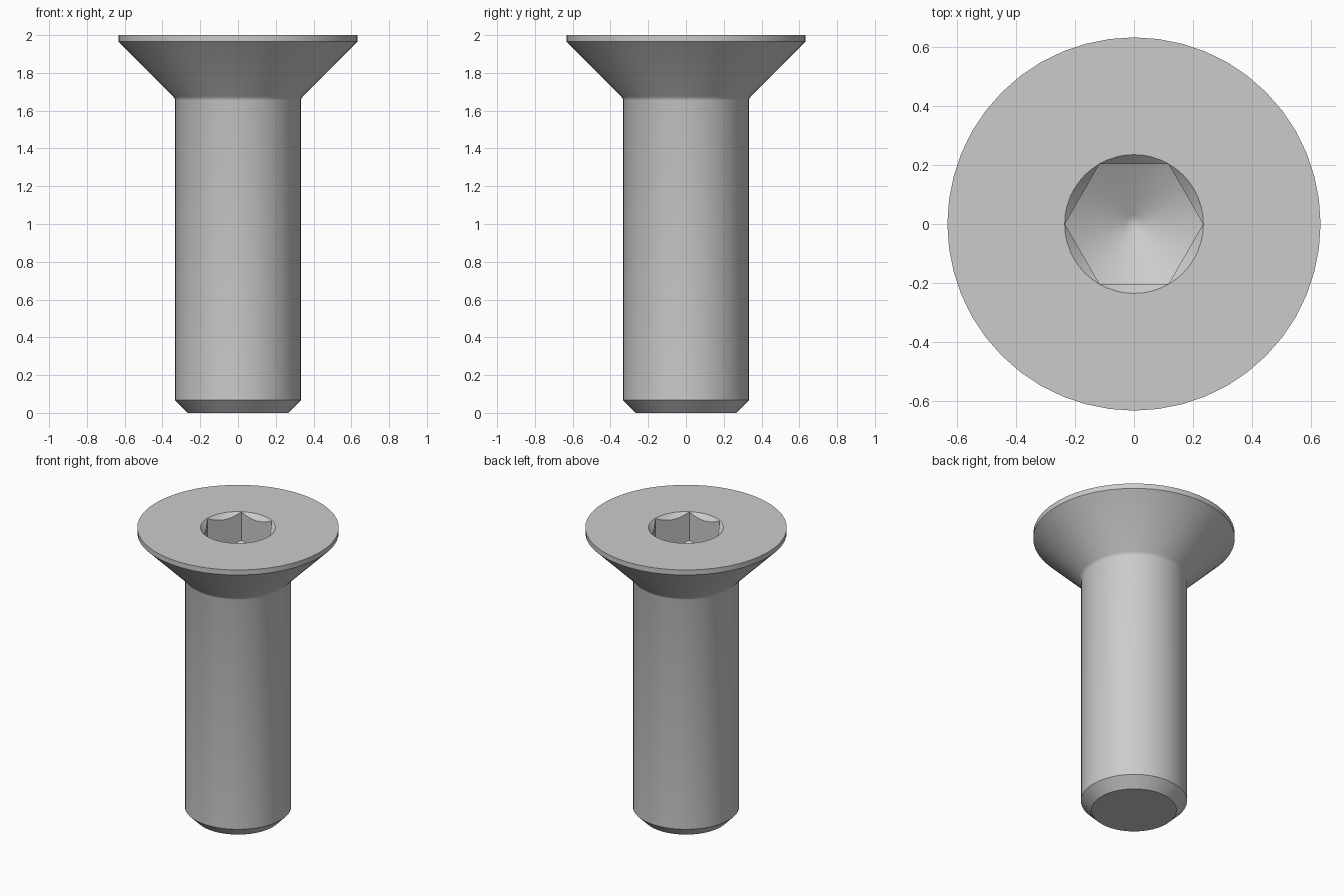
import bpy, bmesh, math

cube = bpy.data.objects.get("Cube")
if cube:
    bpy.data.objects.remove(cube, do_unlink=True)

SEGMENTS = 48

steel = bpy.data.materials.new("steel grey")
steel.use_nodes = True
GREY = (0.6, 0.6, 0.6, 1)
steel.diffuse_color = GREY
steel.node_tree.nodes["Principled BSDF"].inputs["Base Color"].default_value = GREY


def lathe(name, profile, sides=SEGMENTS):
    """Closed solid turned around z from (radius, height) points, bottom to top."""
    bm = bmesh.new()
    rings = []
    for r, z in profile:
        if r == 0:
            rings.append([bm.verts.new((0, 0, z))] * sides)
        else:
            angles = [math.tau * i / sides for i in range(sides)]
            rings.append([bm.verts.new((r * math.cos(a), r * math.sin(a), z)) for a in angles])
    for low, high in zip(rings, rings[1:]):
        for i in range(sides):
            j = (i + 1) % sides
            corners = dict.fromkeys((low[i], low[j], high[j], high[i]))
            bm.faces.new(list(corners))
    for ring in (rings[0], rings[-1]):
        if ring[0] != ring[1]:
            bm.faces.new(ring)
    bmesh.ops.recalc_face_normals(bm, faces=bm.faces[:])
    mesh = bpy.data.meshes.new(name)
    bm.to_mesh(mesh)
    bm.free()
    mesh.materials.append(steel)
    obj = bpy.data.objects.new(name, mesh)
    bpy.context.collection.objects.link(obj)
    return obj


def cut(target, cutter, operation):
    """Apply a boolean and discard the cutter."""
    bpy.context.view_layer.objects.active = target
    mod = target.modifiers.new("cut", "BOOLEAN")
    mod.operation, mod.object, mod.solver = operation, cutter, "EXACT"
    bpy.ops.object.modifier_apply(modifier=mod.name)
    bpy.data.objects.remove(cutter, do_unlink=True)


# Shank with chamfered end, small fillet, countersunk head and thin rim
screw = lathe("countersunk_screw", [
    (0.267, 0), (0.333, 0.067), (0.333, 1.655), (0.336, 1.665), (0.343, 1.675),
    (0.632, 1.965), (0.632, 2)])

# Hexagonal socket with a drilled conical floor
socket = lathe("hex_socket", [(0.234, 1.5), (0.234, 2.1)], sides=6)
drill = lathe("drill_point", [(0, 1.672), (0.03, 1.684), (0.26, 1.817), (0.26, 2.2)])
cut(socket, drill, "INTERSECT")
cut(screw, socket, "DIFFERENCE")

# Conical chamfer around the socket mouth
chamfer = lathe("socket_chamfer", [(0.135, 1.9), (0.285, 2.05)])
cut(screw, chamfer, "DIFFERENCE")

# Smooth turned surfaces, crisp edges
bpy.ops.object.select_all(action="DESELECT")
screw.select_set(True)
bpy.context.view_layer.objects.active = screw
bpy.ops.object.shade_smooth_by_angle(angle=math.radians(28))
